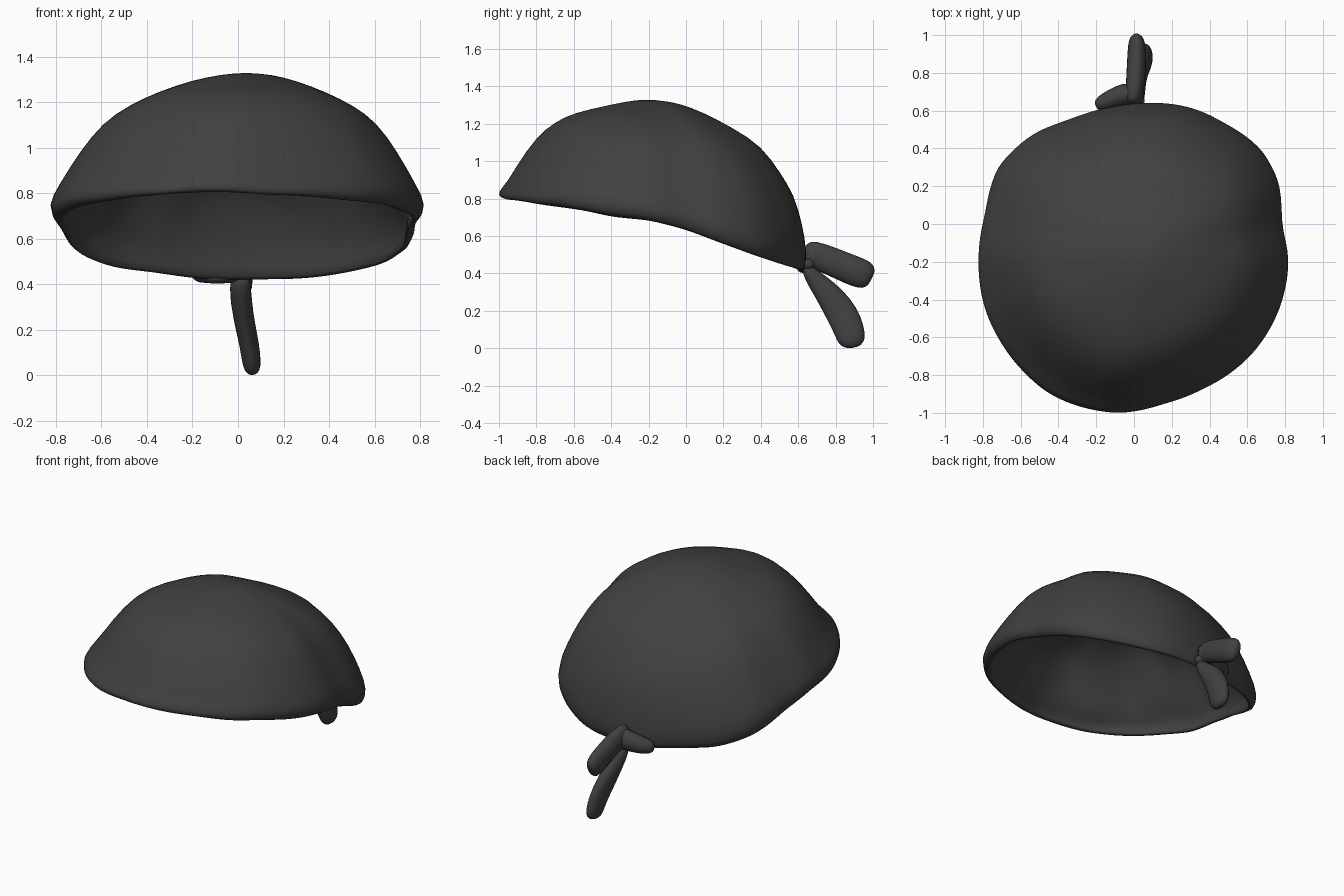
import bpy, bmesh, math
from mathutils import Vector, noise

if "Cube" in bpy.data.objects:
    bpy.data.objects.remove(bpy.data.objects["Cube"])

mat = bpy.data.materials.new("charcoal cloth")
mat.diffuse_color = (0.052, 0.052, 0.052, 1)
mat.use_nodes = True
mat.node_tree.nodes["Principled BSDF"].inputs["Base Color"].default_value = mat.diffuse_color

def interp(table, x):
    if x <= table[0][0]:
        return table[0][1]
    for (a, b), (c, d) in zip(table, table[1:]):
        if x <= c:
            return b + (d - b) * (x - a) / (c - a)
    return table[-1][1]

def finish(name, bm, sub=0):
    bmesh.ops.recalc_face_normals(bm, faces=bm.faces)
    me = bpy.data.meshes.new(name)
    bm.to_mesh(me)
    bm.free()
    ob = bpy.data.objects.new(name, me)
    bpy.context.collection.objects.link(ob)
    me.materials.append(mat)
    for p in me.polygons:
        p.use_smooth = True
    if sub:
        m = ob.modifiers.new("smooth", 'SUBSURF')
        m.levels = m.render_levels = sub
    return ob

def skin(bm, rings):
    for a, b in zip(rings, rings[1:]):
        n = len(a)
        for i in range(n):
            bm.faces.new((a[i], a[(i + 1) % n], b[(i + 1) % n], b[i]))

# Cap: plan outline around (0,-0.18), sloping rim, three blended meridian profiles
OUTLINE = [(.02, .64), (.3, .62), (.47, .54), (.67, .4), (.765, .22), (.775, 0), (.815, -.2),
           (.77, -.44), (.63, -.68), (.35, -.88), (.16, -.95), (-.08, -1), (-.45, -.9),
           (-.57, -.8), (-.79, -.45), (-.82, -.2), (-.785, .05), (-.72, .3), (-.53, .48),
           (-.35, .55), (-.13, .62)]
polar = sorted((math.atan2(y + .18, x), 1.012 * math.hypot(x, y + .18)) for x, y in OUTLINE)
polar = ([(a - math.tau, r) for a, r in polar[-2:]] + polar
         + [(a + math.tau, r) for a, r in polar[:2]])
RIM = [(-1, .80), (-.8, .765), (-.6, .74), (-.4, .70), (-.2, .68), (0, .63),
       (.2, .56), (.4, .49), (.64, .415)]
FRONT = [(.985, 0), (1, .06), (.94, .18), (.89, .33), (.76, .62), (.64, .77), (.52, .87),
         (.3, .935), (.13, .995), (0, 1)]
BACK = [(.985, 0), (.99, .12), (.965, .26), (.91, .44), (.82, .57), (.70, .725), (.51, .83),
        (.32, .92), (.15, .98), (0, 1)]
SIDE = [(.965, 0), (1.01, .1), (.955, .24), (.85, .46), (.73, .66), (.6, .78), (.45, .87),
        (.28, .945), (.13, .985), (0, 1)]
APEX = Vector((.04, -.16, 1.33))
DEPTH = .84      # depth of the lining compared with the outside
N = 64

def cap_point(a, k, inset):
    r = interp(polar, a)
    rx, ry = r * math.cos(a), r * math.sin(a) - .18
    rz = interp(RIM, ry)
    end = FRONT if math.sin(a) < 0 else BACK
    w = math.sin(a) ** 2
    f = end[k][0] * w + SIDE[k][0] * (1 - w)
    h = end[k][1] * w + SIDE[k][1] * (1 - w)
    # front left shoulder is slightly flatter
    if math.cos(a) < 0 and math.sin(a) < 0 and 2 <= k <= 7:
        f *= 1 - .04 * abs(math.sin(2 * a))
    p = Vector((APEX.x + (rx - APEX.x) * f, APEX.y + (ry - APEX.y) * f, rz + (APEX.z - rz) * h))
    if inset:
        # the lining is smaller, shallower and wrinkled
        q = Vector((p.x * .95, (p.y + .18) * .95 - .18, rz + (p.z - rz) * DEPTH + .004))
        s = min(1, k / 3)
        q.z += s * (.05 * noise.noise(p * 4) + .025 * noise.noise(p * 9))
        return q
    return p + Vector((0, 0, .012 * noise.noise(p * 4)))

bm = bmesh.new()
angles = [math.tau * i / N - math.pi for i in range(N)]
outer = [[bm.verts.new(cap_point(a, k, False)) for a in angles] for k in range(9)]
inner = [[bm.verts.new(cap_point(a, k, True)) for a in angles] for k in range(9)]
skin(bm, inner[::-1] + outer)
for ring, drop in ((outer[-1], 0), (inner[-1], 0)):
    z = sum(v.co.z for v in ring) / N + .006
    top = bm.verts.new((APEX.x, APEX.y, z))
    for i in range(N):
        bm.faces.new((ring[i], ring[(i + 1) % N], top))
finish("cap", bm, 1)

# Tie ends and knot: flattened tubes (x, y, z, half width across x, half depth)
def strip(name, pts, n=10):
    bm = bmesh.new()
    ps = [Vector(p[:3]) for p in pts]
    rings = []
    for i, p in enumerate(pts):
        t = (ps[min(i + 1, len(ps) - 1)] - ps[max(i - 1, 0)]).normalized()
        ref = Vector((1, 0, 0)) if abs(t.x) < .7 else Vector((0, 1, 0))
        u = (ref - t * ref.dot(t)).normalized()
        v = t.cross(u)
        rings.append([bm.verts.new(ps[i] + u * p[3] * math.cos(math.tau * j / n)
                                   + v * p[4] * math.sin(math.tau * j / n)) for j in range(n)])
    skin(bm, rings)
    bm.faces.new(rings[0])
    bm.faces.new(rings[-1])
    finish(name, bm, 1)

strip("upper_tie_end", [(-.01, .63, .51, .04, .06), (0, .67, .505, .05, .08),
                        (.01, .78, .465, .054, .08), (.015, .88, .42, .054, .085),
                        (.015, .95, .395, .05, .085), (.012, .985, .38, .038, .065),
                        (.012, .995, .375, .015, .035)])
strip("lower_tie_end", [(.01, .64, .44, .04, .03), (.01, .67, .39, .05, .045),
                        (.015, .74, .315, .05, .068), (.03, .81, .225, .047, .088),
                        (.05, .86, .135, .046, .09), (.06, .885, .055, .044, .083),
                        (.063, .89, .02, .036, .065), (.063, .893, .002, .015, .03)])
strip("knot", [(-.205, .625, .45, .02, .02), (-.18, .635, .45, .045, .05),
               (-.12, .66, .46, .055, .06), (-.05, .69, .48, .065, .07),
               (.01, .685, .49, .06, .07), (.045, .66, .48, .04, .05)])
strip("knot_fold", [(-.16, .61, .43, .03, .03), (-.08, .64, .43, .045, .03),
                    (.0, .66, .44, .045, .035), (.06, .65, .46, .03, .03)])
